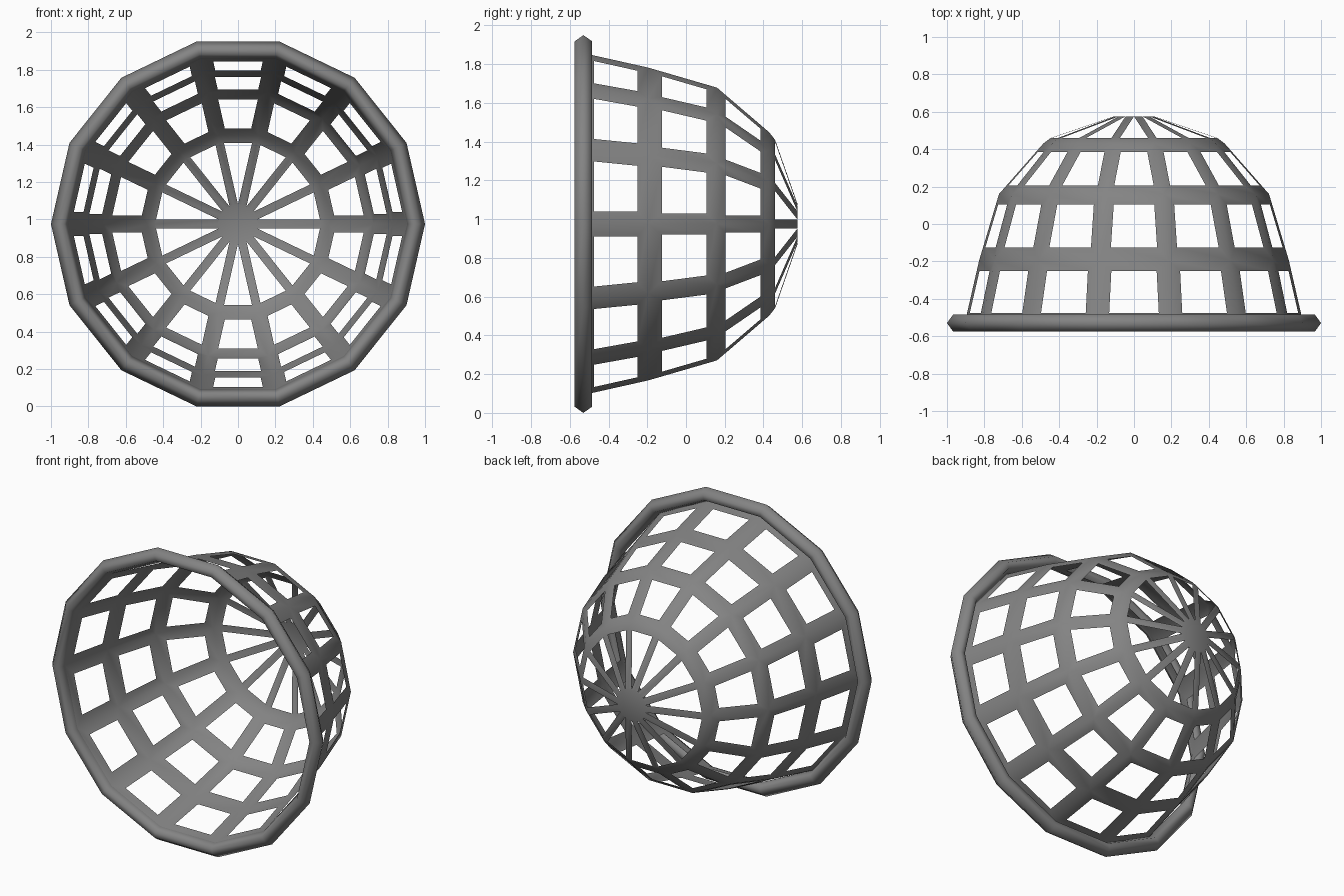
import bpy, bmesh, math
from mathutils import Vector

if "Cube" in bpy.data.objects:
    bpy.data.objects.remove(bpy.data.objects["Cube"])

N = 14                                   # sides around the basket
ZC = math.cos(math.pi / N)               # axis height so the rim rests on z = 0

# dark grey plastic
dark = bpy.data.materials.new("dark_grey")
dark.diffuse_color = (0.23, 0.23, 0.23, 1)
dark.use_nodes = True
dark.node_tree.nodes["Principled BSDF"].inputs["Base Color"].default_value = dark.diffuse_color


def pt(r, y, i):
    a = 2 * math.pi * i / N
    return Vector((r * math.cos(a), y, ZC + r * math.sin(a)))


def finish(bm, name, angle):
    bmesh.ops.remove_doubles(bm, verts=bm.verts, dist=0.0005)
    bmesh.ops.recalc_face_normals(bm, faces=bm.faces)
    me = bpy.data.meshes.new(name)
    bm.to_mesh(me)
    bm.free()
    me.materials.append(dark)
    ob = bpy.data.objects.new(name, me)
    bpy.context.collection.objects.link(ob)
    bpy.ops.object.select_all(action='DESELECT')
    ob.select_set(True)
    bpy.context.view_layer.objects.active = ob
    bpy.ops.object.shade_smooth_by_angle(angle=math.radians(angle))
    return ob


def face(bm, pts):
    bm.faces.new([bm.verts.new(p) for p in pts])


def panel(bm, i, row):
    """One flat panel with a window: two bands and two half ribs."""
    (r0, y0), (r1, y1), wy0, wy1, half = row
    a, b, c, d = pt(r0, y0, i), pt(r0, y0, i + 1), pt(r1, y1, i + 1), pt(r1, y1, i)

    def edge(y):
        t = (y - y0) / (y1 - y0)
        left, right = a.lerp(d, t), b.lerp(c, t)
        side = (right - left).normalized() * half
        return left + side, right - side

    p, q = edge(wy0)
    s, r = edge(wy1)
    for f in ((a, b, q, p), (b, c, r, q), (c, d, s, r), (d, a, p, s)):
        face(bm, f)


# Basket net: (start ring, end ring, window start y, window end y, rib half width)
A, B, C, D, D2, E = (.905, -.53), (.828, -.195), (.722, .16), (.485, .43), (.445, .46), (.108, .575)
rows = [(A, B, -.476, -.25, .066),
        (B, C, -.125, .105, .056),
        (C, D, .205, .385, .046),
        (D2, E, .4605, .5745, .0238)]
bm = bmesh.new()
for i in range(N):
    for row in rows:
        panel(bm, i, row)
    # narrow bevel band before the end cone
    face(bm, (pt(*D, i), pt(*D, i + 1), pt(*D2, i + 1), pt(*D2, i)))
# flat hub at the closed end
face(bm, [pt(*E, i) for i in range(N)])
finish(bm, "basket_net", 40)

# Rim: six-sided tube swept around the mouth
section = [(1.0, -.53), (.967, -.484), (.93, -.484), (.905, -.53), (.93, -.575), (.967, -.575)]
bm = bmesh.new()
for i in range(N):
    for k in range(6):
        u, v = section[k], section[(k + 1) % 6]
        face(bm, (pt(*u, i), pt(*v, i), pt(*v, i + 1), pt(*u, i + 1)))
finish(bm, "rim", 75)
